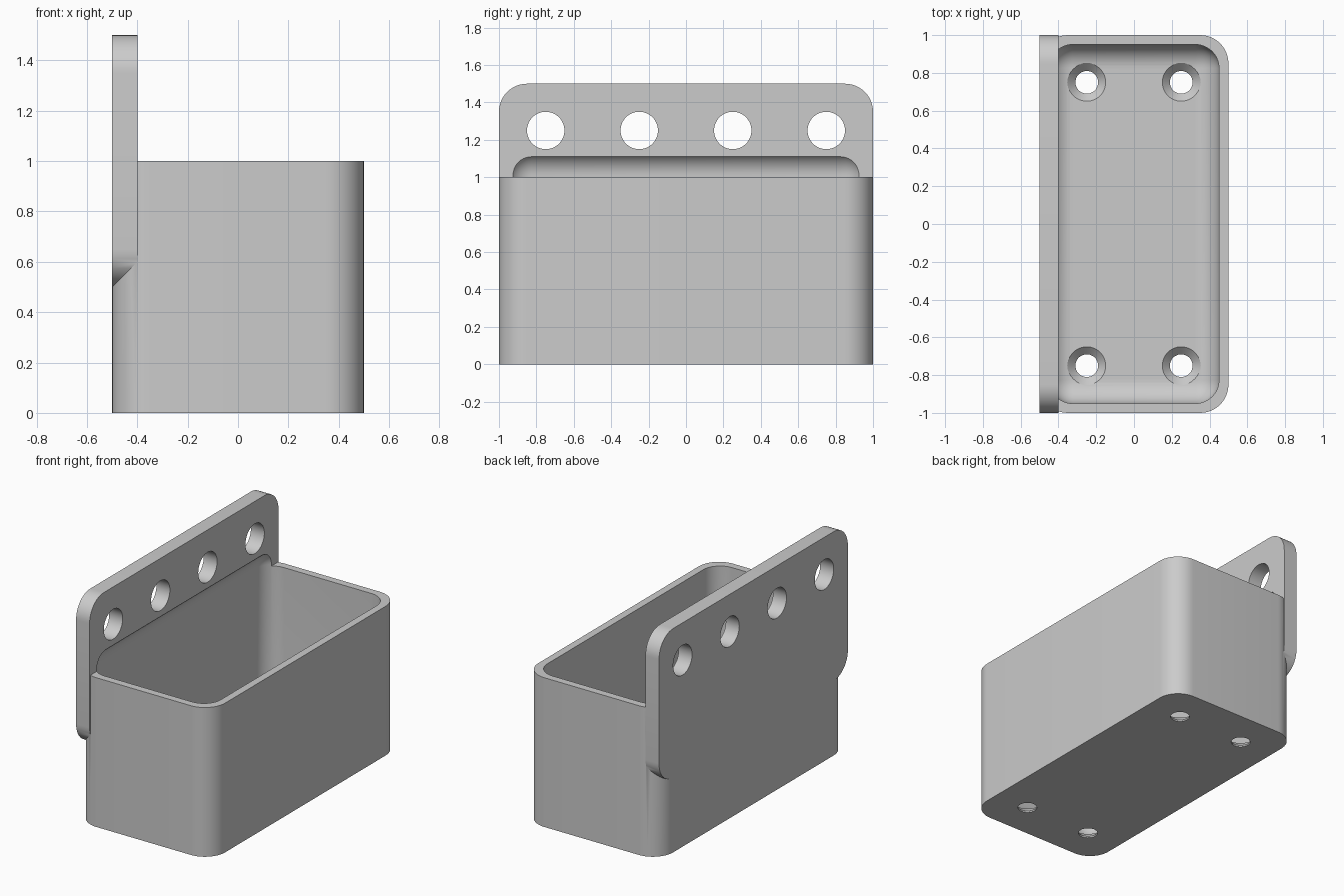
import bpy, bmesh
from mathutils import Matrix, Vector

if "Cube" in bpy.data.objects:
    bpy.data.objects.remove(bpy.data.objects["Cube"], do_unlink=True)

grey = bpy.data.materials.new("light grey")
grey.use_nodes = True
grey.diffuse_color = (0.6, 0.6, 0.6, 1)
grey.node_tree.nodes["Principled BSDF"].inputs["Base Color"].default_value = (0.6, 0.6, 0.6, 1)


def add_object(name, bm):
    bmesh.ops.recalc_face_normals(bm, faces=bm.faces)
    mesh = bpy.data.meshes.new(name)
    bm.to_mesh(mesh)
    bm.free()
    mesh.materials.append(grey)
    obj = bpy.data.objects.new(name, mesh)
    bpy.context.collection.objects.link(obj)
    return obj


def rounded_box(name, low, high, radius, axis=None, segments=12):
    """Box with round edges: those along one axis, or all of them."""
    low, high = Vector(low), Vector(high)
    bm = bmesh.new()
    bmesh.ops.create_cube(bm, size=1)
    for v in bm.verts:
        v.co = (low + high) / 2 + v.co * (high - low)
    edges = [e for e in bm.edges if axis is None
             or abs((e.verts[0].co - e.verts[1].co).normalized()[axis]) > 0.9]
    bmesh.ops.bevel(bm, geom=edges, offset=radius, segments=segments,
                    profile=0.5, affect='EDGES')
    return add_object(name, bm)


def cone(name, centre, r_low, r_high, depth, axis='Z'):
    bm = bmesh.new()
    turn = Matrix.Rotation(1.5707963, 4, 'Y') if axis == 'X' else Matrix()
    bmesh.ops.create_cone(bm, cap_ends=True, segments=48, radius1=r_low,
                          radius2=r_high, depth=depth,
                          matrix=Matrix.Translation(centre) @ turn)
    return add_object(name, bm)


def combine(target, other, operation):
    mod = target.modifiers.new(operation.lower(), 'BOOLEAN')
    mod.operation, mod.solver, mod.object = operation, 'EXACT', other
    bpy.context.view_layer.objects.active = target
    bpy.ops.object.modifier_apply(modifier=mod.name)
    bpy.data.objects.remove(other, do_unlink=True)


# Bin body with rounded upright corners, joined to the mounting plate
storage_bin = rounded_box("wall_bin", (-0.5, -1, 0), (0.5, 1, 1), 0.15, axis=2)
plate = rounded_box("mounting_plate", (-0.5, -1, 0.5), (-0.4, 1, 1.5), 0.15, axis=0)
combine(storage_bin, plate, 'UNION')

# Cavity, round on every edge, biting into the plate above the rim
cavity = rounded_box("cavity_cutter", (-0.45, -0.95, 0.05), (0.45, 0.95, 1.135), 0.125)
combine(storage_bin, cavity, 'DIFFERENCE')

# Row of hanging holes through the plate
for y in (-0.75, -0.25, 0.25, 0.75):
    combine(storage_bin, cone("hanging_hole", (-0.45, y, 1.25), 0.1, 0.1, 0.3, 'X'), 'DIFFERENCE')

# Countersunk screw holes in the floor
for x in (-0.25, 0.25):
    for y in (-0.75, 0.75):
        combine(storage_bin, cone("screw_hole", (x, y, 0), 0.06, 0.06, 0.3), 'DIFFERENCE')
        combine(storage_bin, cone("countersink", (x, y, 0.035), 0.06, 0.11, 0.05), 'DIFFERENCE')

# Smooth curves, crisp edges
bpy.ops.object.select_all(action='DESELECT')
storage_bin.select_set(True)
bpy.context.view_layer.objects.active = storage_bin
bpy.ops.object.shade_smooth_by_angle(angle=0.5)
